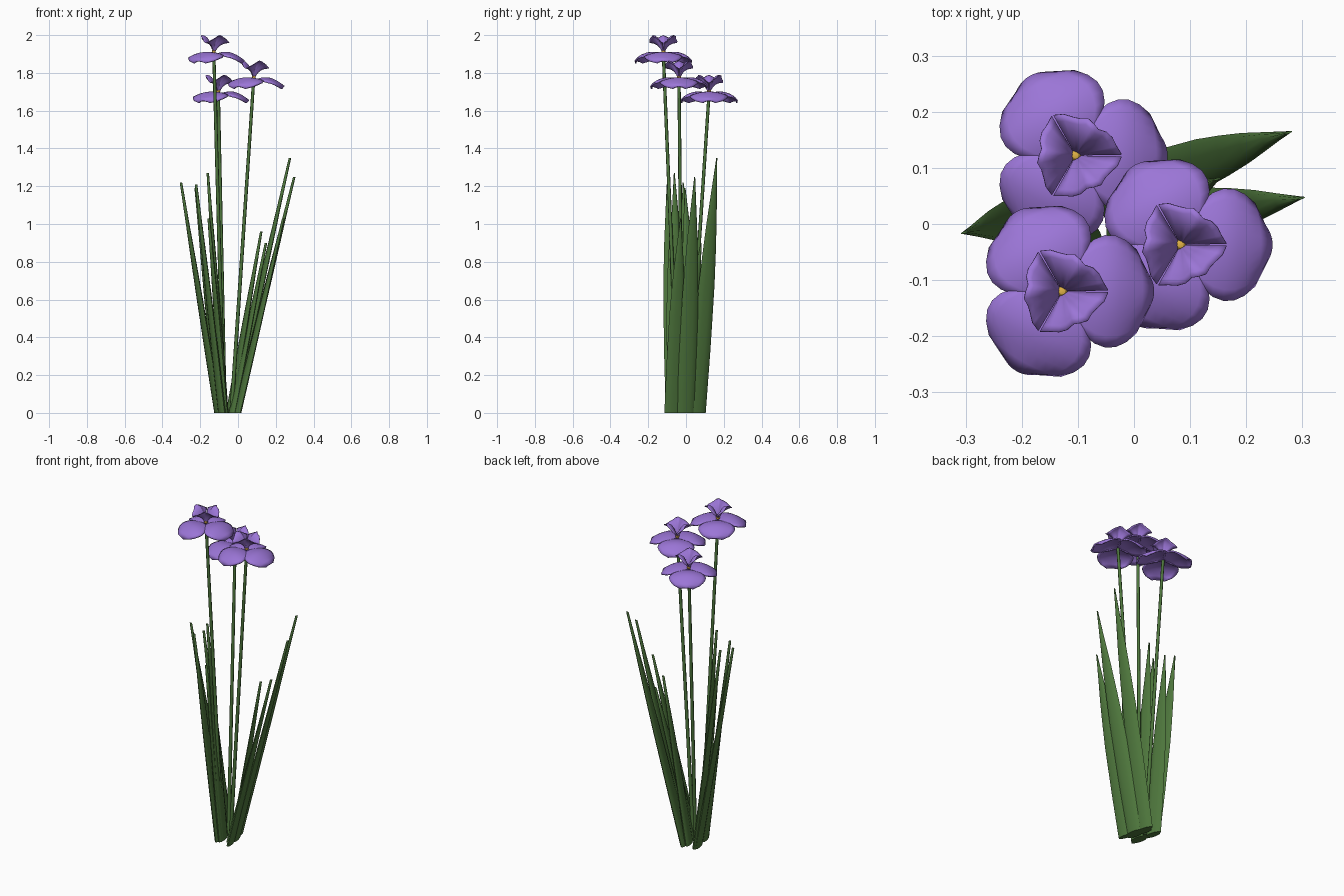
import bpy, math
from mathutils import Vector

cube = bpy.data.objects.get("Cube")
if cube:
    bpy.data.objects.remove(cube, do_unlink=True)


def material(name, rgb):
    m = bpy.data.materials.new(name)
    m.use_nodes = True
    m.diffuse_color = (*rgb, 1)
    m.node_tree.nodes["Principled BSDF"].inputs["Base Color"].default_value = (*rgb, 1)
    return m


PURPLE = material("petal purple", (0.33, 0.18, 0.68))
GREEN = material("leaf green", (0.075, 0.18, 0.045))
YELLOW = material("stamen yellow", (0.75, 0.45, 0.06))


def build(name, verts, faces, mat, angle=50):
    me = bpy.data.meshes.new(name)
    me.from_pydata(verts, [], faces)
    me.materials.append(mat)
    ob = bpy.data.objects.new(name, me)
    bpy.context.collection.objects.link(ob)
    bpy.ops.object.select_all(action='DESELECT')
    ob.select_set(True)
    bpy.context.view_layer.objects.active = ob
    bpy.ops.object.shade_smooth_by_angle(angle=math.radians(angle))
    return ob


def sheet(name, func, nu, nv, mat, thick):
    """Surface func(u in 0..1, v in -1..1) given a little thickness."""
    verts = [func(i / nu, 2 * j / nv - 1) for i in range(nu + 1) for j in range(nv + 1)]
    w = nv + 1
    faces = [(i * w + j, (i + 1) * w + j, (i + 1) * w + j + 1, i * w + j + 1)
             for i in range(nu) for j in range(nv)]
    ob = build(name, verts, faces, mat)
    mod = ob.modifiers.new("thickness", 'SOLIDIFY')
    mod.thickness = thick
    mod.offset = -1
    return ob


def loft(name, rings, mat):
    """Closed tube through equal-sized rings with capped ends."""
    n = len(rings[0])
    verts = [p for r in rings for p in r]
    faces = [(i * n + j, i * n + (j + 1) % n, (i + 1) * n + (j + 1) % n, (i + 1) * n + j)
             for i in range(len(rings) - 1) for j in range(n)]
    faces += [tuple(reversed(range(n))), tuple(range(len(verts) - n, len(verts)))]
    return build(name, verts, faces, mat)


def lerp_table(table, t):
    for (a, x), (b, y) in zip(table, table[1:]):
        if t <= b:
            return x + (y - x) * (t - a) / (b - a)
    return table[-1][1]


# Drooping outer petal: half width and height along its length
FALL_WIDTH = [(0, .012), (.2, .07), (.4, .096), (.55, .102), (.7, .097), (.87, .076), (1, .035)]
FALL_HEIGHT = [(0, 0), (.3, .012), (.55, .01), (.8, -.01), (1, -.034)]


def fall(u, v):
    bow = .012 * u * (1 - v * v)
    return Vector((.152 * u + bow, lerp_table(FALL_WIDTH, u) * v,
                   lerp_table(FALL_HEIGHT, u) - .03 * v * v * min(1, u * 2) * (1 - .5 * u)))


# Upright inner petal: an arched diamond filling a third of a turn
def standard(u, v):
    a = math.radians(59) * v
    r = .003 + (.062 + .017 * v * v) * u ** 1.4 + .004 * math.sin(9 * v) * u * (1 - v * v)
    z = (.1 - .04 * abs(v) ** 1.2) * (1 - (1 - u) ** 2.1)
    return Vector((r * math.cos(a), r * math.sin(a), z))


def flower(label, center):
    for i in range(3):
        for kind, f, turn, th in (("outer", fall, 0, .008), ("inner", standard, 60, .003)):
            ob = sheet(f"{label}_{kind}_petal_{i + 1}", f, 8, 10, PURPLE, th)
            ob.location = center
            ob.rotation_euler.z = math.radians(turn + 120 * i)
    bpy.ops.mesh.primitive_uv_sphere_add(segments=10, ring_count=6, radius=.011,
                                         location=Vector(center) + Vector((0, 0, .013)))
    ob = bpy.context.object
    ob.name = label + "_stamen"
    ob.data.materials.append(YELLOW)
    bpy.ops.object.shade_smooth_by_angle()


# Flowers with their thin stems
FLOWERS = [("tall", (-.128, -.12, 1.9), (-.075, -.04)),
           ("middle", (.083, -.037, 1.765), (-.035, -.02)),
           ("short", (-.104, .122, 1.69), (-.07, .01))]
for label, top, base in FLOWERS:
    flower(label + "_flower", top)
    rings = []
    for k in range(5):
        c = Vector((*base, 0)).lerp(Vector(top), k / 4)
        r = .0105 - .002 * k / 4
        rings.append([c + Vector((r * math.cos(a), r * math.sin(a), 0))
                      for a in (math.tau * s / 8 for s in range(8))])
    loft(label + "_stem", rings, GREEN)

# Sword-shaped leaves: base, tip, half width
LEAVES = [((-.03, .055), (.275, .163, 1.35), .046),
          ((-.01, 0), (.298, .046, 1.25), .046),
          ((-.003, -.065), (.24, -.028, 1.03), .046),
          ((-.045, .035), (.123, .04, .96), .042),
          ((-.03, -.03), (.148, .08, .9), .042),
          ((-.105, .03), (-.302, -.015, 1.22), .046),
          ((-.085, -.06), (-.222, -.1, 1.21), .044),
          ((-.07, -.035), (-.16, -.062, 1.27), .044),
          ((-.1, .045), (-.224, -.005, 1.19), .044),
          ((-.07, -.05), (-.155, -.08, 1.03), .042)]
LEAF_WIDTH = [(0, 1.12), (.25, 1.08), (.5, .95), (.7, .7), (.85, .38), (1, .04)]
# All blades are turned the same way, fanned along one diagonal
side = Vector((-.28, .96, 0)).normalized()
out = Vector((side.y, -side.x, 0))

for n, (base, tip, half) in enumerate(LEAVES, 1):
    b, t = Vector((*base, 0)), Vector(tip)
    rings = []
    for k in range(9):
        f = k / 8
        w = half * lerp_table(LEAF_WIDTH, f)
        th = .016 - .009 * f
        c = b.lerp(t, f)
        rings.append([c + side * w * math.cos(a) + out * th * math.sin(a)
                      for a in (math.tau * s / 10 for s in range(10))])
    loft(f"leaf_{n}", rings, GREEN)
